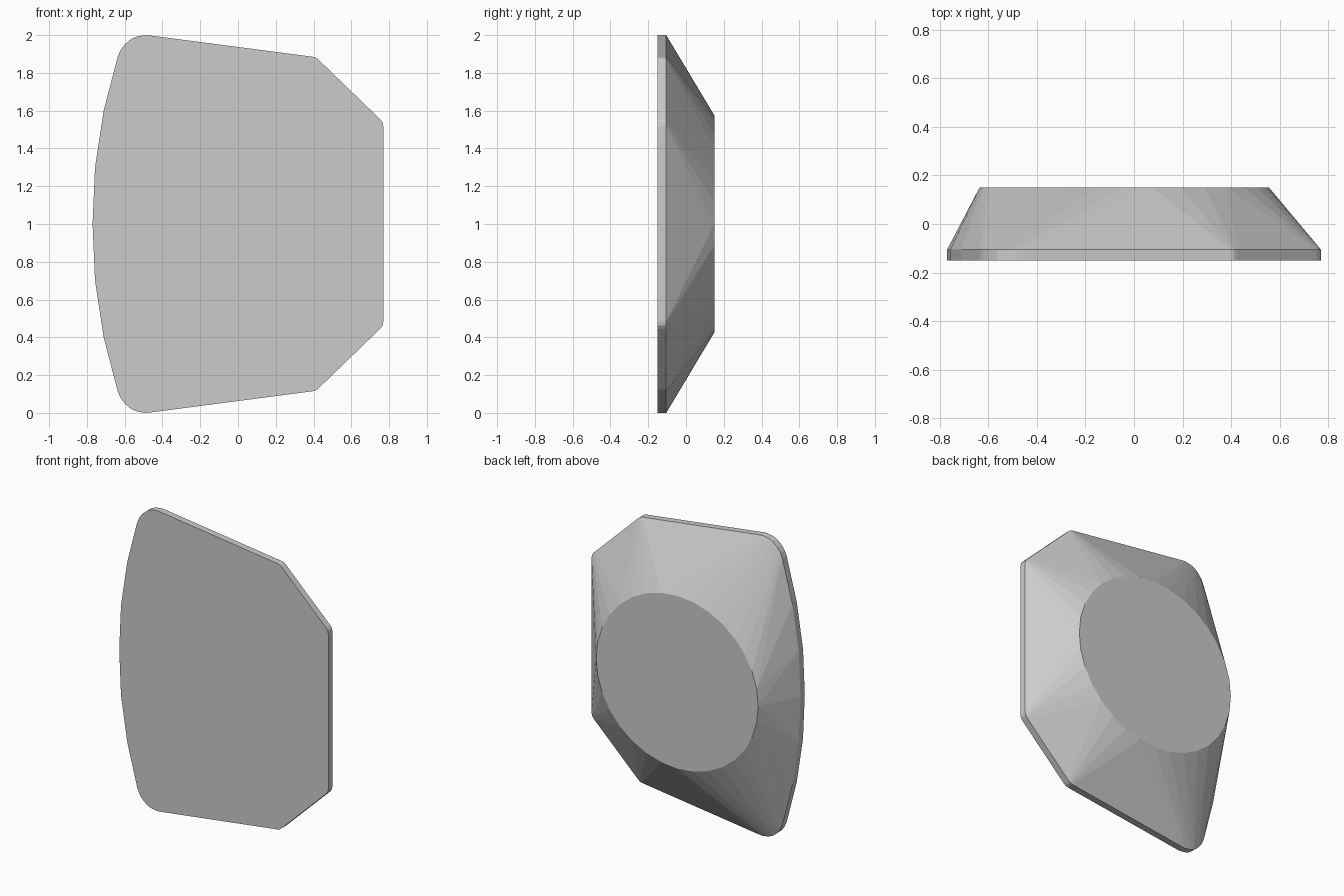
import bpy, bmesh, math

if "Cube" in bpy.data.objects:
    bpy.data.objects.remove(bpy.data.objects["Cube"])

# Upper half of the plate outline (x, height above the middle), from left to right
half = [(-0.757, 0.30), (-0.711, 0.60), (-0.637, 0.885), (-0.622, 0.92),
        (-0.60, 0.95), (-0.565, 0.98), (-0.53, 0.994), (-0.49, 1.0), (-0.45, 0.996),
        (0.398, 0.885), (0.413, 0.88), (0.426, 0.87),
        (0.752, 0.555), (0.765, 0.538), (0.77, 0.515)]
outline = [(-0.77, 0.0)] + half + [(x, -h) for x, h in reversed(half)]

# Oval rear face
SIDES = 32
oval = [(-0.04 + 0.597 * math.cos(math.tau * i / SIDES),
         0.575 * math.sin(math.tau * i / SIDES)) for i in range(SIDES)]

# All three sections are convex, so their hull is the rim plus the tapered loft
bm = bmesh.new()
for section, y in ((outline, -0.15), (outline, -0.105), (oval, 0.15)):
    for x, h in section:
        bm.verts.new((x, y, 1.0 + h))
bmesh.ops.convex_hull(bm, input=bm.verts[:])
bmesh.ops.dissolve_limit(bm, angle_limit=math.radians(0.3),
                         verts=bm.verts[:], edges=bm.edges[:])
bmesh.ops.recalc_face_normals(bm, faces=bm.faces[:])

mesh = bpy.data.meshes.new("tapered_plate")
bm.to_mesh(mesh)
bm.free()
plate = bpy.data.objects.new("tapered_plate", mesh)
bpy.context.collection.objects.link(plate)
